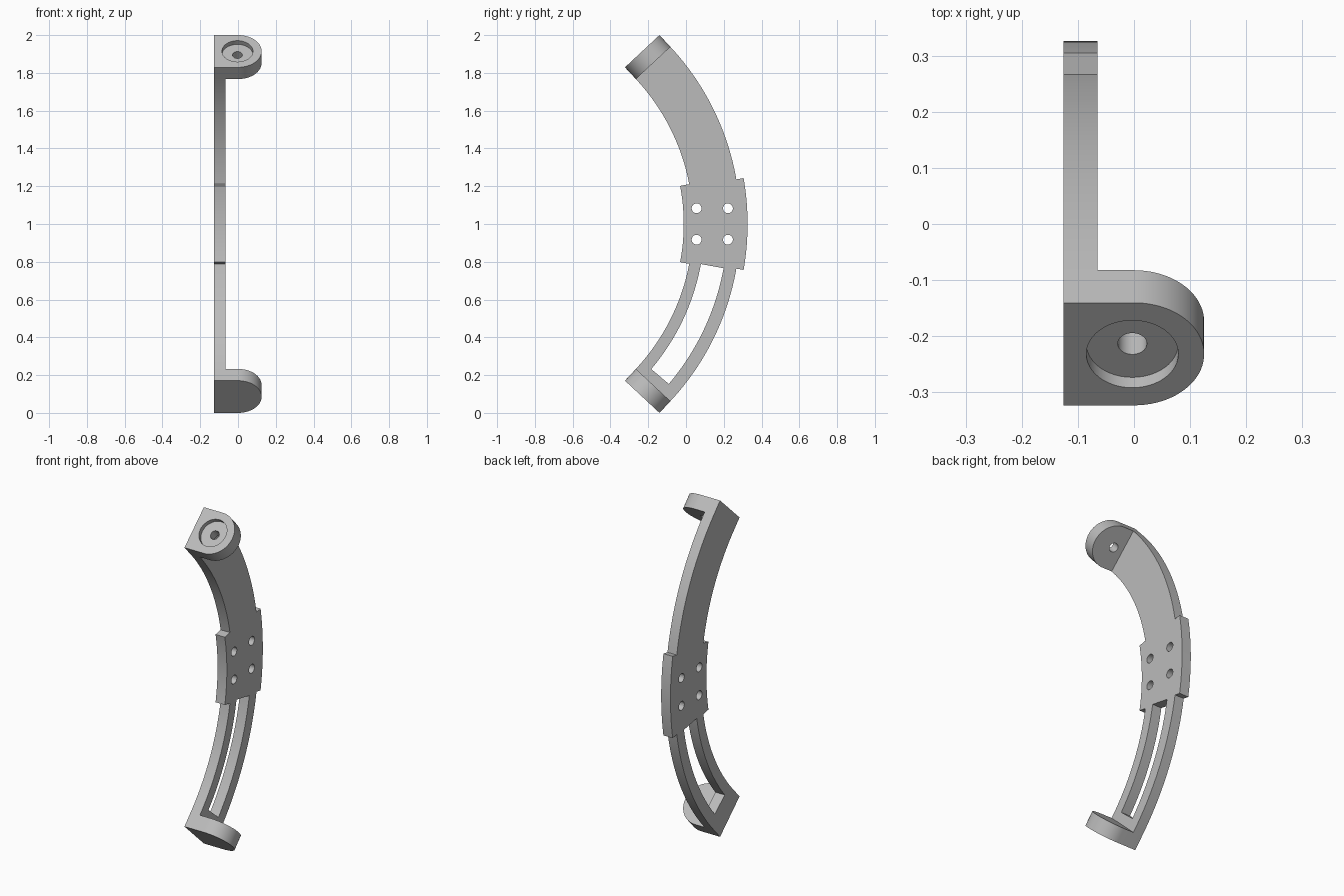
import bpy, bmesh
from math import sin, cos, pi, radians
from mathutils import Matrix, Vector

if "Cube" in bpy.data.objects:
    bpy.data.objects.remove(bpy.data.objects["Cube"])

# Main dimensions: arcs share one centre in the y-z plane
CY, CZ = -1.088, 1.0
R_IN, R_OUT = 1.125, 1.375
SLOT_IN, SLOT_OUT = 1.186, 1.308
PLATE_IN, PLATE_OUT = 1.076, 1.414
X0, THICK = -0.126, 0.061
END, LUG_DEPTH = 43, 0.085
HALF = (R_OUT - R_IN) / 2

grey = bpy.data.materials.new("light grey plastic")
grey.use_nodes = True
COLOR = (0.5, 0.5, 0.5, 1)
grey.diffuse_color = COLOR
grey.node_tree.nodes["Principled BSDF"].inputs["Base Color"].default_value = COLOR


def arc(r, a, b, n, cx=0.0, cy=0.0):
    """Points on an arc from angle a to b in degrees."""
    return [(cx + r * cos(radians(a + (b - a) * i / n)),
             cy + r * sin(radians(a + (b - a) * i / n))) for i in range(n + 1)]


def circle(r, cx=0.0, cy=0.0, n=48):
    return arc(r, 0, 360, n, cx, cy)[:-1]


def prism(name, loop, frame, lo, hi):
    """Extrude a closed 2D loop between two depths, placed by a frame matrix."""
    bm = bmesh.new()
    base = bm.faces.new([bm.verts.new((u, v, lo)) for u, v in loop])
    out = bmesh.ops.extrude_face_region(bm, geom=[base])
    top = [v for v in out["geom"] if isinstance(v, bmesh.types.BMVert)]
    bmesh.ops.translate(bm, verts=top, vec=(0, 0, hi - lo))
    bm.transform(frame)
    bmesh.ops.recalc_face_normals(bm, faces=bm.faces)
    mesh = bpy.data.meshes.new(name)
    bm.to_mesh(mesh)
    bm.free()
    mesh.materials.append(grey)
    ob = bpy.data.objects.new(name, mesh)
    bpy.context.collection.objects.link(ob)
    return ob


def cut(target, cutters):
    """Subtract the cutters, then remove them."""
    bpy.context.view_layer.objects.active = target
    for c in cutters:
        mod = target.modifiers.new("cut", "BOOLEAN")
        mod.operation, mod.solver, mod.object = "DIFFERENCE", "EXACT", c
        bpy.ops.object.modifier_apply(modifier=mod.name)
        bpy.data.objects.remove(c)


def smooth(ob):
    bpy.ops.object.select_all(action="DESELECT")
    ob.select_set(True)
    bpy.context.view_layer.objects.active = ob
    bpy.ops.object.shade_smooth_by_angle(angle=radians(30))


def frame(u, v, w, origin):
    return Matrix.Translation(origin) @ Matrix((u, v, w)).transposed().to_4x4()


# Curved arm with the wider mounting plate in its middle
side = frame((0, 1, 0), (0, 0, 1), (1, 0, 0), (X0, CY, CZ))
STEP_OUT, STEP_IN, STEP_SLOT = 9.9, 10.8, 10.3
outline = (arc(R_OUT, -END, -STEP_OUT, 24) + arc(PLATE_OUT, -STEP_OUT, STEP_OUT, 14)
           + arc(R_OUT, STEP_OUT, END, 24) + arc(R_IN, END, STEP_IN, 24)
           + arc(PLATE_IN, STEP_IN, -STEP_IN, 14) + arc(R_IN, -STEP_IN, -END, 24))
arm = prism("curved_arm", outline, side, 0, THICK)

# Long slots above and below the plate, and four screw holes
cutters = []
for s in (1, -1):
    slot = (arc(SLOT_IN, s * STEP_SLOT, s * 40.35, 24)
            + arc(SLOT_OUT, s * 40.35, s * STEP_SLOT, 24))
    cutters.append(prism("slot_cutter", slot, side, -0.05, THICK + 0.05))
    for y in (0.056, 0.222):
        hole = circle(0.026, y - CY, s * 0.083, 32)
        cutters.append(prism("hole_cutter", hole, side, -0.05, THICK + 0.05))
cut(arm, cutters)
smooth(arm)

# Round-ended pivot lugs with an outer bearing pocket and a through hole
for name, s in (("upper_pivot_lug", 1), ("lower_pivot_lug", -1)):
    a = radians(END)
    radial = Vector((0, cos(a), s * sin(a)))
    outward = Vector((0, -sin(a), s * cos(a)))
    place = frame((1, 0, 0), radial, outward,
                  Vector((0, CY, CZ)) + radial * (R_IN + HALF))
    loop = [(X0, HALF), (X0, -HALF)] + arc(HALF, -90, 90, 40)
    lug = prism(name, loop, place, 0, LUG_DEPTH)
    cut(lug, [prism("pocket_cutter", circle(0.082, -0.003), place, LUG_DEPTH - 0.027, 0.2),
              prism("pivot_cutter", circle(0.026, -0.003, n=32), place, -0.1, 0.2)])
    smooth(lug)
